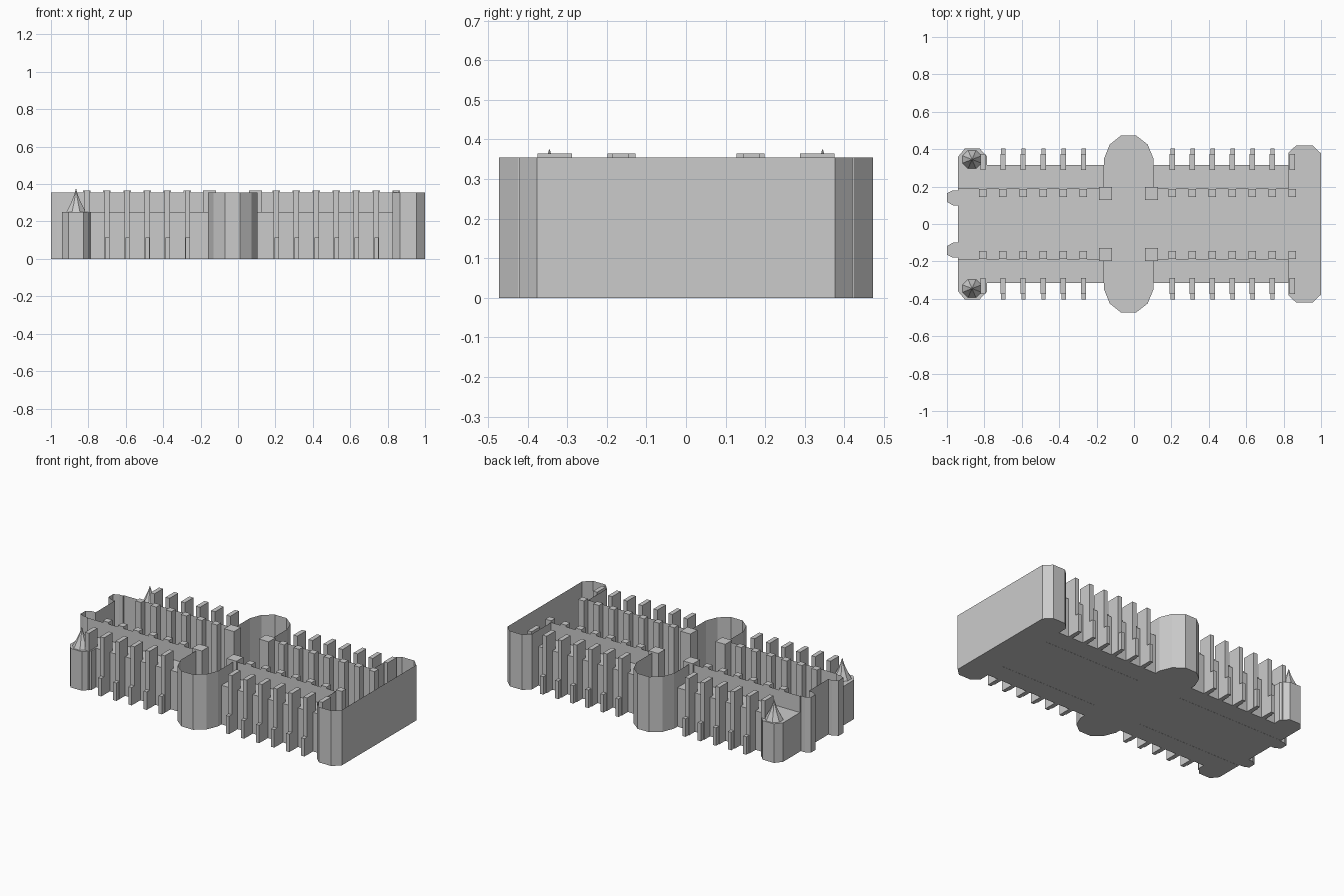
import bpy, bmesh, math

if "Cube" in bpy.data.objects:
    bpy.data.objects.remove(bpy.data.objects["Cube"])

H, AISLE_H, PIER_H = 0.355, 0.25, 0.365


def finish(name, bm, recalc=True):
    if recalc:
        bmesh.ops.recalc_face_normals(bm, faces=bm.faces)
    me = bpy.data.meshes.new(name)
    bm.to_mesh(me)
    bm.free()
    ob = bpy.data.objects.new(name, me)
    bpy.context.collection.objects.link(ob)
    return ob


def extrude_outline(name, pts, height, top, bottom=True):
    """Vertical walls over an outline (counter-clockwise), optional top and floor."""
    bm = bmesh.new()
    low = [bm.verts.new((x, y, 0)) for x, y in pts]
    high = [bm.verts.new((x, y, height)) for x, y in pts]
    n = len(pts)
    for i in range(n):
        j = (i + 1) % n
        bm.faces.new((low[i], low[j], high[j], high[i]))
    if bottom:
        bm.faces.new(low[::-1])
    if top:
        bm.faces.new(high)
    return finish(name, bm, recalc=False)


def mirrored(half):
    """Counter-clockwise outline from its y < 0 half, running west to east."""
    return half + [(x, -y) for x, y in reversed(half)]


def box(bm, x, y0, y1, w, h):
    m = bmesh.ops.create_cube(bm, size=1)
    for v in m["verts"]:
        v.co = (x + v.co.x * w, (y0 + y1) / 2 + v.co.y * (y1 - y0), (v.co.z + 0.5) * h)


# Main hall: open-topped shell with portals, rounded transept and wide east end
half = [(-0.94, -0.098), (-0.965, -0.098), (-1, -0.118), (-1, -0.165), (-0.968, -0.18),
        (-0.94, -0.18), (-0.94, -0.187),
        (-0.16, -0.187), (-0.16, -0.35), (-0.13, -0.425), (-0.07, -0.4725),
        (0.012, -0.4725), (0.073, -0.425), (0.104, -0.35), (0.104, -0.187),
        (0.825, -0.187), (0.825, -0.38), (0.867, -0.42), (0.955, -0.42), (1, -0.377)]
extrude_outline("main_hall", mirrored(half), H, top=False)

# Side aisles, the western ones swelling into corner turrets
west = [(-0.94, -0.188), (-0.94, -0.36), (-0.905, -0.403), (-0.825, -0.403),
        (-0.785, -0.36), (-0.785, -0.316), (-0.16, -0.316), (-0.16, -0.188)]
east = [(0.104, -0.188), (0.104, -0.316), (0.825, -0.316), (0.825, -0.188)]
for s, side in ((1, "front"), (-1, "back")):
    for label, pts in (("west", west), ("east", east)):
        p = [(x, s * y) for x, y in pts]
        extrude_outline(f"{side}_{label}_aisle", p if s == 1 else p[::-1], AISLE_H, top=True)

# Flared turret roofs ending in a needle point
for s, side in ((-1, "front"), (1, "back")):
    bm = bmesh.new()
    rings = []
    for r, z in ((0.056, 0.25), (0.03, 0.298), (0.012, 0.338), (0.001, 0.375)):
        rings.append([bm.verts.new((-0.866 + r * math.cos(a), s * 0.345 + r * 0.95 * math.sin(a), z))
                      for a in [math.pi / 8 + k * math.pi / 4 for k in range(8)]])
    for a, b in zip(rings, rings[1:]):
        for k in range(8):
            j = (k + 1) % 8
            bm.faces.new((a[k], a[j], b[j], b[k]))
    bm.faces.new(rings[-1])
    finish(f"{side}_turret_roof", bm)

# Buttresses, nave piers and crossing piers
bays = [-0.808 + 0.1075 * i for i in range(6)] + [0.205 + 0.1068 * i for i in range(7)]
for s, side in ((-1, "front"), (1, "back")):
    butt, step, pier, cross = (bmesh.new() for _ in range(4))
    for i, x in enumerate(bays):
        box(butt, x, s * 0.288, s * 0.375, 0.028, PIER_H)
        box(pier, x, s * 0.145, s * 0.186, 0.04, PIER_H)
        if 0 < i < len(bays) - 1:
            box(step, x + 0.002, s * 0.37, s * 0.403, 0.023, 0.115)
    for x in (-0.153, 0.093):
        box(cross, x, s * 0.128, s * 0.198, 0.07, PIER_H)
    for name, bm in (("buttresses", butt), ("buttress_steps", step),
                     ("nave_piers", pier), ("crossing_piers", cross)):
        finish(f"{side}_{name}", bm)
